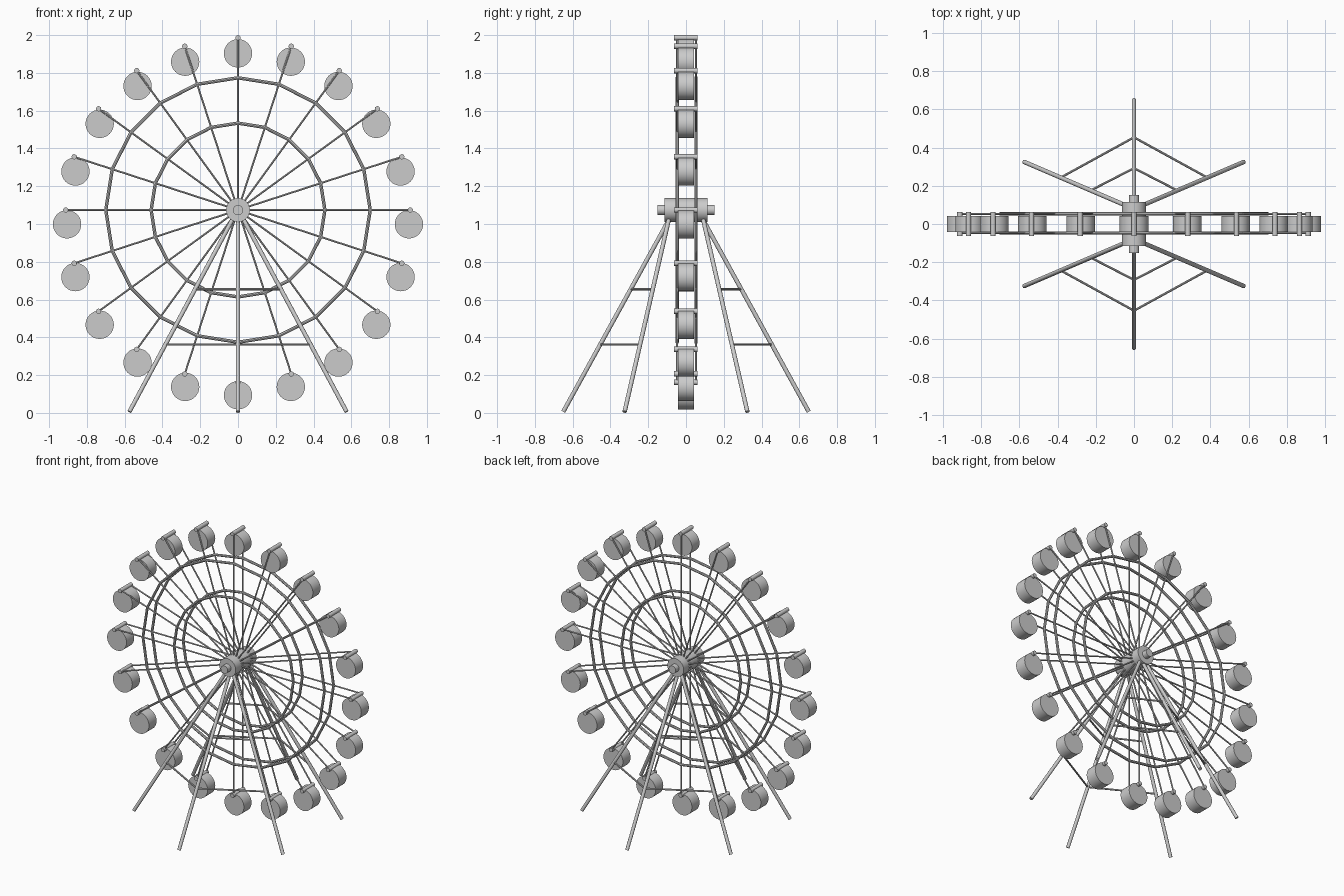
import bpy, bmesh, math
from mathutils import Vector, Matrix

if "Cube" in bpy.data.objects:
    bpy.data.objects.remove(bpy.data.objects["Cube"])

COUNT = 20                 # spokes and cabins
HUB_Z = 1.074
PIN_R = 0.912              # radius of the hanger pin circle
SIDES_Y = (-0.047, 0.053)  # planes of the two wheel frames

grey = bpy.data.materials.new("light grey metal")
grey.diffuse_color = (0.6, 0.6, 0.6, 1)
grey.use_nodes = True
grey.node_tree.nodes["Principled BSDF"].inputs["Base Color"].default_value = grey.diffuse_color


def rod(bm, a, b, radius, sides=10):
    """Add a capped cylinder from a to b."""
    a, b = Vector(a), Vector(b)
    d = b - a
    m = Matrix.Translation((a + b) / 2) @ d.to_track_quat('Z', 'Y').to_matrix().to_4x4()
    bmesh.ops.create_cone(bm, cap_ends=True, segments=sides, radius1=radius,
                          radius2=radius, depth=d.length, matrix=m)


def finish(obj):
    obj.data.materials.clear()
    obj.data.materials.append(grey)
    bpy.ops.object.select_all(action='DESELECT')
    obj.select_set(True)
    bpy.context.view_layer.objects.active = obj
    bpy.ops.object.shade_smooth_by_angle(angle=math.radians(40))


def rods_object(name, rods, radius, sides=10):
    bm = bmesh.new()
    for a, b in rods:
        rod(bm, a, b, radius, sides)
    me = bpy.data.meshes.new(name)
    bm.to_mesh(me)
    bm.free()
    obj = bpy.data.objects.new(name, me)
    bpy.context.collection.objects.link(obj)
    finish(obj)


def on_circle(r, i, y, cz=HUB_Z):
    t = 2 * math.pi * i / COUNT
    return (r * math.cos(t), y, cz + r * math.sin(t))


# Hub and axle
rods_object("hub", [((0, -0.115, HUB_Z), (0, 0.115, HUB_Z))], 0.063, 32)
rods_object("axle", [((0, -0.152, HUB_Z), (0, 0.152, HUB_Z))], 0.027, 24)

# Spokes and polygonal rings of both wheel frames
for side, y in zip(("front", "back"), SIDES_Y):
    rods_object(side + "_spokes",
                [(on_circle(0.03, i, y), on_circle(PIN_R, i, y)) for i in range(COUNT)],
                0.005, 8)
    for name, r in (("inner", 0.46), ("outer", 0.70)):
        bpy.ops.mesh.primitive_torus_add(
            major_segments=COUNT, minor_segments=8, major_radius=r, minor_radius=0.009,
            location=(0, y, HUB_Z), rotation=(math.pi / 2, 0, 0))
        ring = bpy.context.object
        ring.name = f"{side}_{name}_ring"
        finish(ring)

# Hanger pins and the drum cabins hanging below them
rods_object("hanger_pins",
            [(on_circle(PIN_R, i, -0.064), on_circle(PIN_R, i, 0.062)) for i in range(COUNT)],
            0.014, 14)
rods_object("cabins",
            [(on_circle(0.905, i, -0.042, 0.9985), on_circle(0.905, i, 0.042, 0.9985))
             for i in range(COUNT)],
            0.075, 32)

# Support legs: three per side, tied together by two levels of braces
legs, braces = [], []
for s in (-1, 1):
    trio = [(Vector((fx, s * fy, 0.006)), Vector((tx, s * ty, 1.05)))
            for fx, fy, tx, ty in ((-0.575, 0.325, -0.015, 0.085),
                                   (0, 0.65, 0, 0.075),
                                   (0.575, 0.325, 0.015, 0.085))]
    legs += trio
    for z in (0.362, 0.655):
        left, mid, right = [a.lerp(b, (z - a.z) / (b.z - a.z)) for a, b in trio]
        braces += [(left, mid), (mid, right)]
rods_object("support_legs", legs, 0.0115, 12)
rods_object("leg_braces", braces, 0.006, 8)
